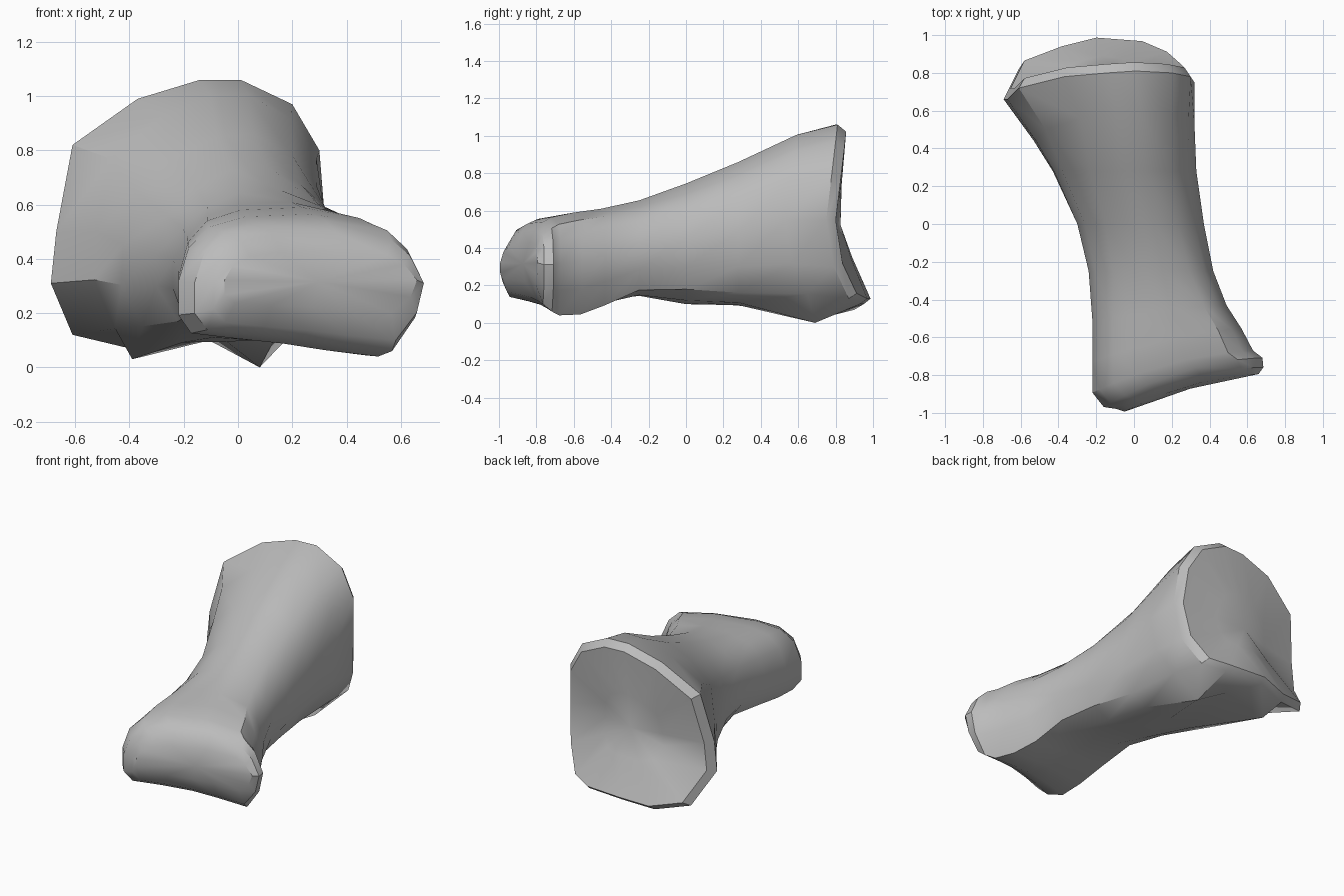
import bpy
import bmesh
from mathutils import Vector

default = bpy.data.objects.get("Cube")
if default:
    bpy.data.objects.remove(default, do_unlink=True)

# Key outlines in x, z: broad base, narrow shaft, rolled head
BASE = [(-.69, .31), (-.67, .5), (-.61, .82), (-.37, .99), (-.14, 1.06), (.01, 1.06), (.2, .97), (.3, .8),
        (.32, .55), (.29, .3), (.2, .13), (.06, .1), (-.2, .1), (-.4, .07), (-.61, .12)]
SHAFT = [(-.31, .3), (-.31, .42), (-.27, .56), (-.16, .66), (-.03, .73), (.1, .745), (.23, .675), (.32, .59),
         (.37, .45), (.37, .3), (.31, .18), (.2, .12), (.05, .1), (-.1, .11), (-.23, .17)]
HEAD = [(-.22, .2), (-.22, .33), (-.18, .46), (-.1, .54), (.04, .58), (.3, .59), (.54, .55), (.62, .47),
        (.68, .33), (.65, .18), (.56, .04), (.35, .065), (.19, .09), (0, .11), (-.17, .13)]
RIM_Y = [.66, .66, .72, .78, .8, .81, .8, .78, .75, .79, .87, .93, .95, .9, .82]


def unit(outline):
    xs, zs = zip(*outline)
    return [((x - min(xs)) / (max(xs) - min(xs)), (z - min(zs)) / (max(zs) - min(zs))) for x, z in outline]


KEYS = [unit(BASE), unit(SHAFT), unit(HEAD)]


def section(blend, x0, x1, z0, z1):
    """Outline blended between two neighbouring keys and fitted to bounds."""
    i = min(int(blend), 1)
    t = blend - i
    return [(x0 + (x1 - x0) * (a[0] * (1 - t) + b[0] * t),
             z0 + (z1 - z0) * (a[1] * (1 - t) + b[1] * t)) for a, b in zip(KEYS[i], KEYS[i + 1])]


# Rim of the broad end, then the swelling with two lower knobs just ahead of it
rim = [Vector((x, y, z)) for (x, z), y in zip(BASE, RIM_Y)]
swell = [Vector((x, y - .22, z)) for (x, z), y in zip(section(.3, -.53, .32, .08, 1.005), RIM_Y)]
swell[11] = Vector((.08, .69, 0))
swell[13] = Vector((-.39, .74, .03))
rings = [rim, swell]

# Shaft and blunt rolled head: y, bowed skew along x, key blend, bounds
for y, skew, blend, *bounds in [
        (.28, 0, .6, -.43, .33, .085, .86),
        (0, 0, 1, -.3, .37, .1, .745),
        (-.25, 0, 1.3, -.24, .42, .13, .655),
        (-.45, .1, 1.8, -.22, .49, .08, .61),
        (-.6, .2, 2, -.22, .57, .045, .59),
        (-.73, .25, 2, -.22, .63, .04, .565),
        (-.79, .33, 2, -.16, .68, .06, .54),
        (-.84, .33, 2, -.09, .685, .1, .5),
        (-.875, .33, 2, -.05, .66, .2, .43)]:
    rings.append([Vector((x, y + skew * ((x - .23) - (x - .23) ** 2), z)) for x, z in section(blend, *bounds)])

# Hollow joint face: a bevelled lip and a shallow dish
centre = Vector((-.17, .83, .52))
lip = [p.lerp(centre, .07) + Vector((0, .045, 0)) for p in rim]
dish = [p.lerp(centre, .6) + Vector((0, .01, 0)) for p in rim]
rings = [dish, lip] + rings

bm = bmesh.new()
loops = [[bm.verts.new(p) for p in ring] for ring in rings]
for a, b in zip(loops, loops[1:]):
    for i in range(len(a)):
        j = (i + 1) % len(a)
        bm.faces.new((a[i], a[j], b[j], b[i]))
caps = [bm.faces.new(loops[0]), bm.faces.new(loops[-1])]
bmesh.ops.poke(bm, faces=caps)
bmesh.ops.recalc_face_normals(bm, faces=bm.faces)
mesh = bpy.data.meshes.new("bone")
bm.to_mesh(mesh)
bm.free()
bone = bpy.data.objects.new("bone", mesh)
bpy.context.collection.objects.link(bone)

# Single grey finish
grey = bpy.data.materials.new("plain grey")
grey.use_nodes = True
colour = (.5, .5, .5, 1)
grey.diffuse_color = colour
grey.node_tree.nodes["Principled BSDF"].inputs["Base Color"].default_value = colour
mesh.materials.append(grey)

bpy.ops.object.select_all(action="DESELECT")
bone.select_set(True)
bpy.context.view_layer.objects.active = bone
bpy.ops.object.shade_smooth_by_angle(angle=.6)
